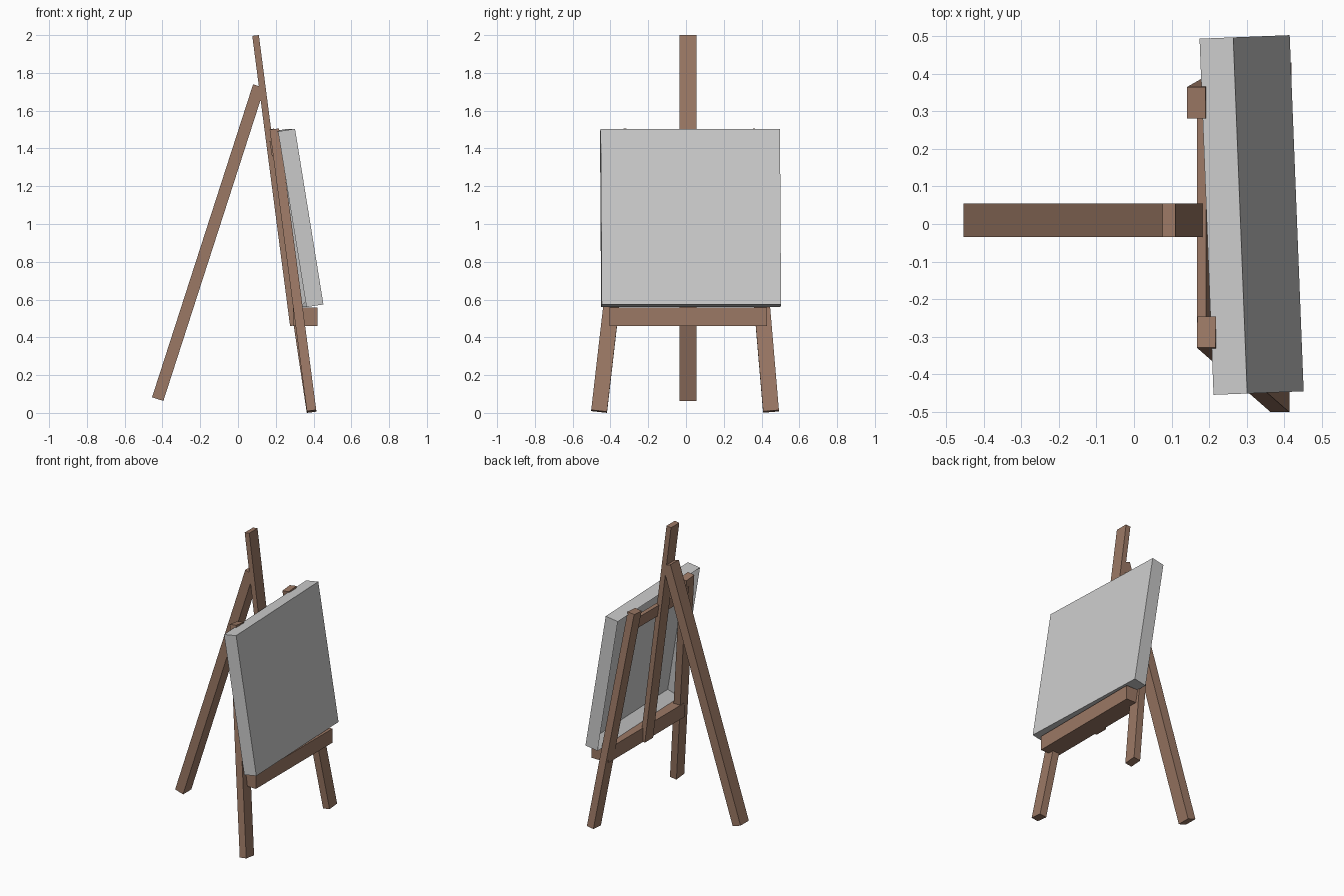
import bpy, bmesh
from math import radians
from mathutils import Vector, Matrix, Euler

if "Cube" in bpy.data.objects:
    bpy.data.objects.remove(bpy.data.objects["Cube"])

wood = bpy.data.materials.new("wood")
wood.diffuse_color = (0.33, 0.19, 0.13, 1)
wood.use_nodes = True
wood.node_tree.nodes["Principled BSDF"].inputs["Base Color"].default_value = wood.diffuse_color


def finish(name, bm, mat=None):
    bmesh.ops.recalc_face_normals(bm, faces=bm.faces)
    me = bpy.data.meshes.new(name)
    bm.to_mesh(me)
    bm.free()
    ob = bpy.data.objects.new(name, me)
    bpy.context.collection.objects.link(ob)
    if mat:
        me.materials.append(mat)
    return ob


def box(size):
    bm = bmesh.new()
    bmesh.ops.create_cube(bm, size=1)
    bmesh.ops.scale(bm, vec=size, verts=bm.verts)
    return bm


def beam(name, a, b, thick, width):
    """Square-cut timber from a to b; width runs roughly along y."""
    a, b = Vector(a), Vector(b)
    z = (b - a).normalized()
    x = Vector((0, 1, 0)).cross(z).normalized()
    y = z.cross(x)
    rot = Matrix((x, y, z)).transposed().to_4x4()
    bm = box((thick, width, (b - a).length))
    bm.transform(Matrix.Translation((a + b) / 2) @ rot)
    return finish(name, bm, wood)


# Tripod: mast, rear leg and the two splayed front legs
beam("mast", (0.293, 0.01, 0.462), (0.093, 0.01, 1.998), 0.035, 0.09)
beam("rear_leg", (-0.425, 0.01, 0.073), (0.11, 0.01, 1.73), 0.063, 0.09)
beam("front_leg_near", (0.39, -0.46, 0.008), (0.193, -0.288, 1.498), 0.05, 0.084)
beam("front_leg_far", (0.388, 0.45, 0.008), (0.166, 0.323, 1.498), 0.05, 0.084)

# Upper crossbar between the front legs
beam("crossbar", (0.192, 0.017, 1.36), (0.180, 0.017, 1.44), 0.025, 0.58).rotation_euler = (0, 0, 0)

# Ledge carrying the canvas
bm = box((0.13, 0.835, 0.097))
bm.transform(Matrix.Translation((0.355, 0.0125, 0.509)))
finish("ledge", bm, wood)

# Stretched canvas, hollow at the back, leaning and slightly turned
bm = box((0.091, 0.95, 0.942))
back = min(bm.faces, key=lambda f: f.calc_center_median().x)
bmesh.ops.inset_region(bm, faces=[back], thickness=0.06)
bmesh.ops.translate(bm, vec=(0.07, 0, 0), verts=back.verts)
canvas = finish("canvas", bm)
canvas.location = (0.3135, 0.024, 1.032)
canvas.rotation_euler = Euler((0, radians(-9.2), radians(2.25)))
